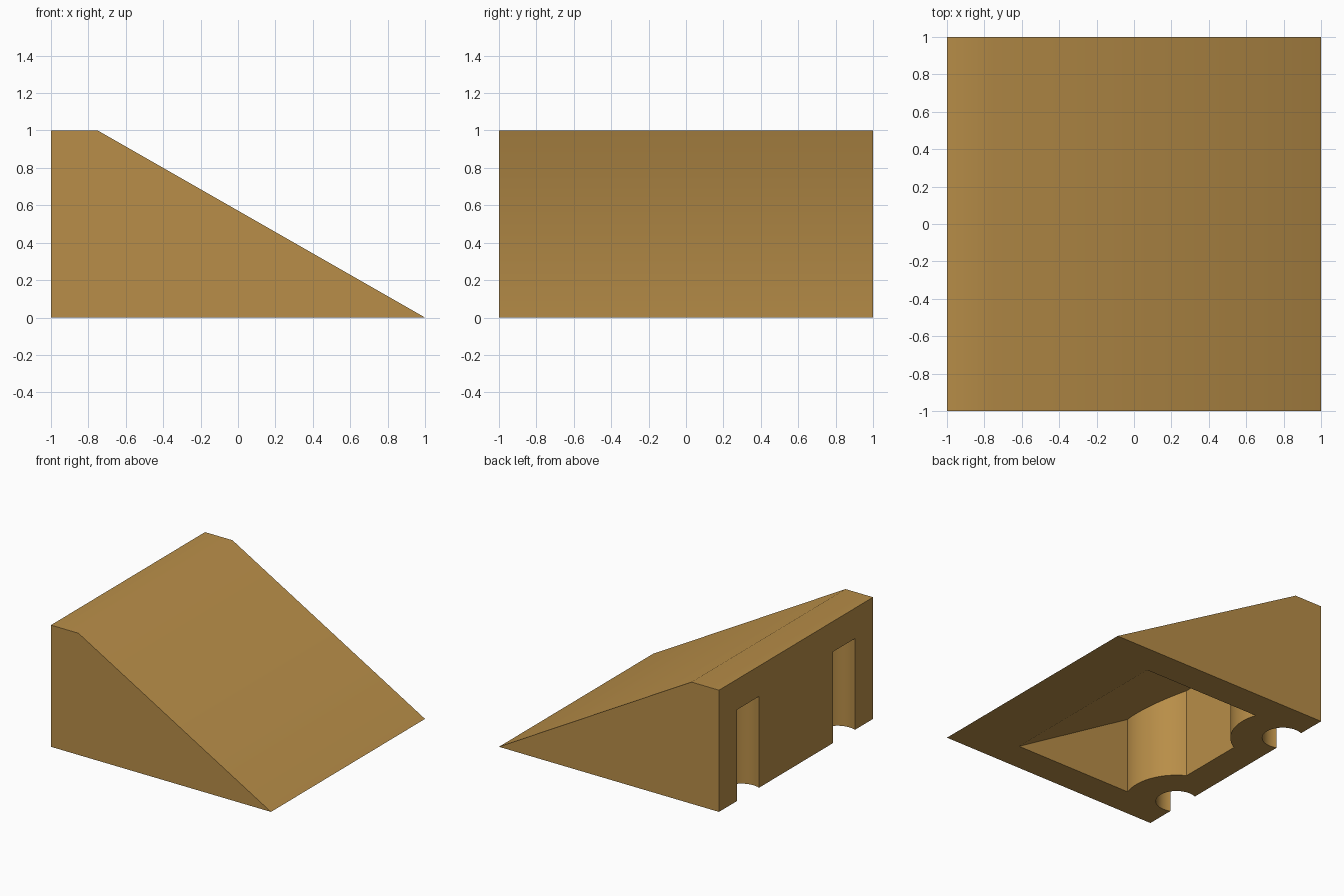
import bpy
import bmesh
import math

if "Cube" in bpy.data.objects:
    bpy.data.objects.remove(bpy.data.objects["Cube"])

tan = bpy.data.materials.new("tan")
tan.diffuse_color = (0.48, 0.27, 0.065, 1)
tan.use_nodes = True
tan.node_tree.nodes["Principled BSDF"].inputs["Base Color"].default_value = tan.diffuse_color


def prism(name, profile, half_width):
    """Extrude an x-z profile along y, centred on y = 0."""
    bm = bmesh.new()
    face = bm.faces.new([bm.verts.new((x, -half_width, z)) for x, z in profile])
    ext = bmesh.ops.extrude_face_region(bm, geom=[face])
    verts = [v for v in ext["geom"] if isinstance(v, bmesh.types.BMVert)]
    bmesh.ops.translate(bm, verts=verts, vec=(0, 2 * half_width, 0))
    bmesh.ops.recalc_face_normals(bm, faces=bm.faces)
    mesh = bpy.data.meshes.new(name)
    bm.to_mesh(mesh)
    bm.free()
    mesh.materials.append(tan)
    obj = bpy.data.objects.new(name, mesh)
    bpy.context.collection.objects.link(obj)
    return obj


def post(name, x, y, radius, z0, z1):
    """Upright cylinder."""
    bpy.ops.mesh.primitive_cylinder_add(
        vertices=64, radius=radius, depth=z1 - z0, location=(x, y, (z0 + z1) / 2))
    obj = bpy.context.object
    obj.name = name
    obj.data.materials.append(tan)
    return obj


def cut(target, cutter):
    """Subtract the cutter and remove it."""
    mod = target.modifiers.new("cut", 'BOOLEAN')
    mod.operation = 'DIFFERENCE'
    mod.solver = 'EXACT'
    mod.object = cutter
    bpy.context.view_layer.objects.active = target
    bpy.ops.object.modifier_apply(modifier=mod.name)
    bpy.data.objects.remove(cutter, do_unlink=True)


PEG_X, PEG_Y = -0.94, 0.623

# Wedge block with a narrow flat top
wedge = prism("wedge_block", [(-1, 0), (1, 0), (-0.75, 1), (-1, 1)], 1)

# Hollow underside, leaving a rounded boss around each peg slot
slope = 0.59
hollow = prism("hollow_cutter",
               [(-0.75, -0.1), (0.5 + 0.1 / slope, -0.1), (-0.75, 1.25 * slope)], 0.75)
for side in (-1, 1):
    cut(hollow, post("boss", PEG_X, side * PEG_Y, 0.395, -0.5, 1.5))
cut(wedge, hollow)

# Round peg slots, open at the bottom and through the tall face
for side in (-1, 1):
    cut(wedge, post("peg_slot_cutter", PEG_X, side * PEG_Y, 0.155, -0.2, 0.75))

bpy.ops.object.select_all(action='DESELECT')
wedge.select_set(True)
bpy.context.view_layer.objects.active = wedge
bpy.ops.object.shade_smooth_by_angle(angle=math.radians(30))
